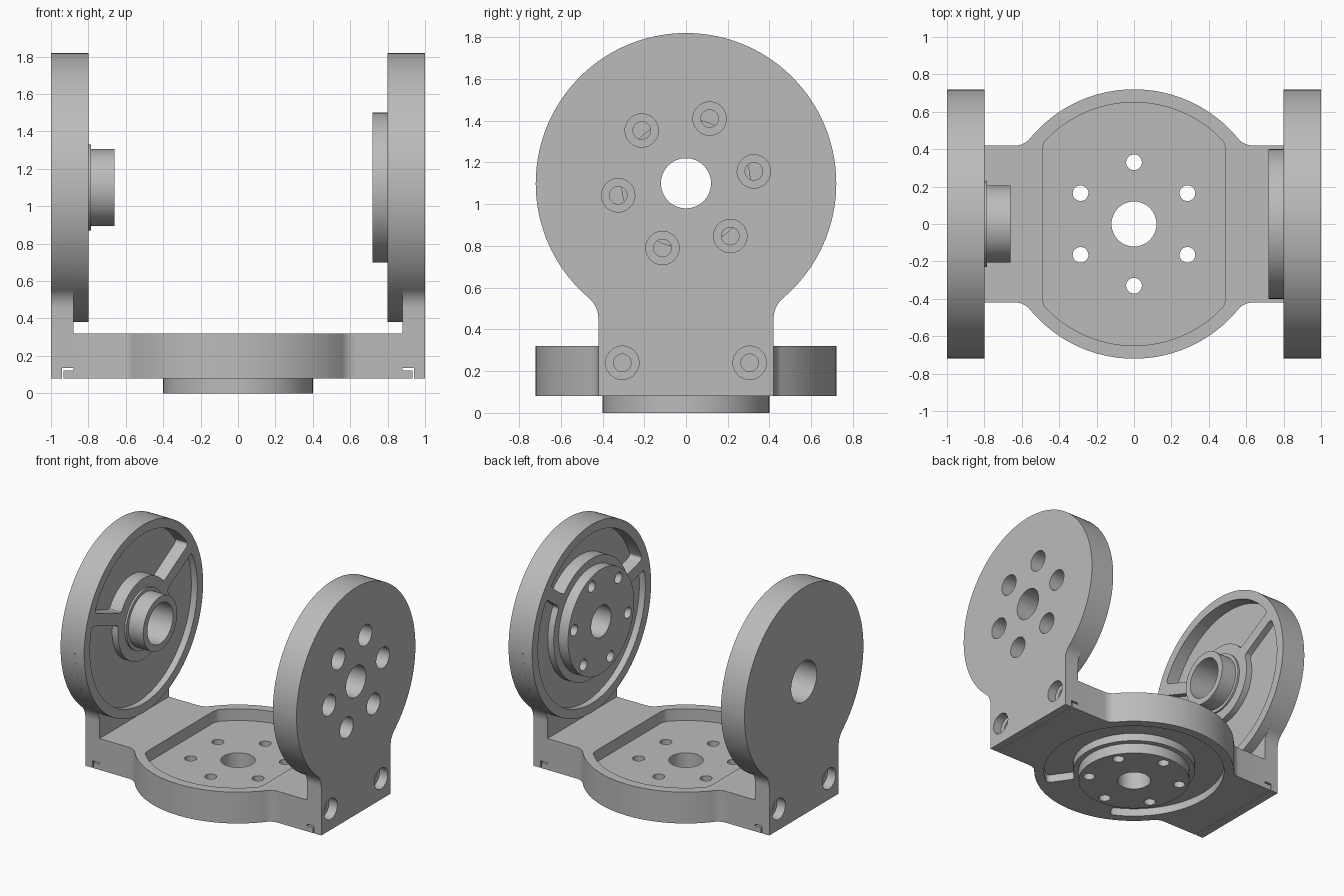
import bpy, bmesh
from math import pi, sin, cos, asin, sqrt, radians, atan2

if "Cube" in bpy.data.objects:
    bpy.data.objects.remove(bpy.data.objects["Cube"])

R, NECK, HUB_Z = 0.72, 0.42, 1.1      # disc radius, neck half width, pivot height
SEG = 96

grey = bpy.data.materials.new("matte grey")
grey.use_nodes = True
grey.diffuse_color = (0.5, 0.5, 0.5, 1)
grey.node_tree.nodes["Principled BSDF"].inputs["Base Color"].default_value = (0.5, 0.5, 0.5, 1)


def arc(r, a, b, n=SEG, cx=0, cy=0):
    return [(cx + r * cos(a + (b - a) * i / n), cy + r * sin(a + (b - a) * i / n))
            for i in range(n + 1)]


def circle(r, cx=0, cy=0, n=SEG):
    return arc(r, 0, 2 * pi, n, cx, cy)[:-1]


def box(x0, x1, y0, y1):
    return [(x0, y0), (x1, y0), (x1, y1), (x0, y1)]


def prism(name, pts, lo, hi, axis="z", corner=0):
    """Extrude an outline along z, or along x around the pivot height."""
    bm = bmesh.new()
    place = (lambda p, h: (p[0], p[1], h)) if axis == "z" else (lambda p, h: (h, p[0], p[1] + HUB_Z))
    bottom = bm.faces.new([bm.verts.new(place(p, lo)) for p in pts])
    ext = bmesh.ops.extrude_face_region(bm, geom=[bottom])
    step = (0, 0, hi - lo) if axis == "z" else (hi - lo, 0, 0)
    bmesh.ops.translate(bm, vec=step, verts=[v for v in ext["geom"] if isinstance(v, bmesh.types.BMVert)])
    bmesh.ops.recalc_face_normals(bm, faces=bm.faces)
    if corner:
        k = 2 if axis == "z" else 0
        bm.normal_update()
        sharp = [e for e in bm.edges if abs(e.verts[0].co[k] - e.verts[1].co[k]) > 1e-4
                 and e.calc_face_angle() > 0.6]
        bmesh.ops.bevel(bm, geom=sharp, offset=corner, segments=6, profile=0.5, affect="EDGES")
    mesh = bpy.data.meshes.new(name)
    bm.to_mesh(mesh)
    bm.free()
    obj = bpy.data.objects.new(name, mesh)
    bpy.context.collection.objects.link(obj)
    mesh.materials.append(grey)
    return obj


def combine(obj, others, op):
    """Apply booleans one by one and discard the tools."""
    for tool in others:
        mod = obj.modifiers.new("bool", "BOOLEAN")
        mod.operation, mod.solver, mod.object = op, "EXACT", tool
        dg = bpy.context.evaluated_depsgraph_get()
        mesh = bpy.data.meshes.new_from_object(obj.evaluated_get(dg))
        obj.modifiers.clear()
        obj.data = mesh
        bpy.data.objects.remove(tool)


def finish(obj):
    obj.data.materials.clear()
    obj.data.materials.append(grey)
    bpy.ops.object.select_all(action="DESELECT")
    obj.select_set(True)
    bpy.context.view_layer.objects.active = obj
    bpy.ops.object.shade_smooth_by_angle(angle=radians(25))


def neck_side(f, end):
    """Right half of a disc-to-neck outline: neck end, fillet, disc quarter up to (R, 0)."""
    cx, cy = NECK + f, -sqrt((R + f) ** 2 - (NECK + f) ** 2)
    touch = atan2(cy, cx)
    return ([(NECK, -end)] + arc(f, pi, touch + pi, 10, cx, cy)
            + arc(R, touch, 0, 30)[1:])


def sector(r0, r1, a, b, rib=0.0):
    """Ring sector whose ends keep a constant distance from the rib centre lines."""
    d0, d1 = asin(rib / r0), asin(rib / r1)
    return arc(r0, a + d0, b - d0, 64) + arc(r1, b - d1, a + d1, 64)


def bolt_circle(start, r=0.33):
    return [(r * cos(radians(start + 60 * i)), r * sin(radians(start + 60 * i))) for i in range(6)]


# Base plate: disc with a filleted neck to each side
quarter = [(-q, p) for p, q in neck_side(0.1, 0.88)]          # +x, +y quadrant
upper = quarter + [(-x, y) for x, y in quarter[-2::-1]]
base = prism("base_plate", upper + [(-x, -y) for x, y in upper], 0.08, 0.32)
combine(base, [prism("hub", circle(0.4), 0, 0.2)], "UNION")

# Base pocket on top, ring slot below, centre bore and bolt holes
side = atan2(sqrt(0.65 ** 2 - 0.49 ** 2), 0.49)
pocket = arc(0.65, side, pi - side, 48) + arc(0.65, pi + side, 2 * pi - side, 48)
cuts = [prism("pocket", pocket, 0.23, 0.5, corner=0.05),
        prism("slot", sector(0.44, 0.65, radians(-55), radians(246)), 0.0, 0.14, corner=0.03)]
hub_guard = prism("guard", circle(0.43), -0.1, 0.2)
combine(cuts[1], [hub_guard], "DIFFERENCE")
cuts += [prism("bore", circle(0.12), -0.1, 0.5)]
cuts += [prism("hole", circle(0.042, x, y, 32), -0.1, 0.5) for x, y in bolt_circle(30)]
combine(base, cuts, "DIFFERENCE")
finish(base)


def make_arm(name, s, ring, rib_back, rib_front):
    """Round side plate; s is +1 or -1 for the side it stands on."""
    def px(label, pts, lo, hi, corner=0):
        return prism(label, pts, s * lo, s * hi, "x", corner)

    half = neck_side(0.13, HUB_Z - 0.08)
    top = arc(R, 0, pi, 60)[1:-1]
    arm = px(name, half + top + [(-p, q) for p, q in half[::-1]], 0.88, 1.0)
    # Same facets as the outline so the rim stays flush
    face = arc(R, 0, pi, 60) + arc(R, pi, 2 * pi, 60)[1:-1]
    combine(arm, [px("disc", face, 0.8, 0.94)], "UNION")

    a, b = radians(rib_back), pi - radians(rib_front)
    cut = [px("slot", sector(ring, 0.65, a, b, 0.045), 0.7, 0.9, 0.04),
           px("recess", sector(ring, 0.65, b, a + 2 * pi, 0.045), 0.7, 0.85, 0.03)]
    # Foot screws
    for y in (-0.305, 0.305):
        z = 0.24 - HUB_Z
        cut += [px("head", circle(0.08, y, z, 40), 0.93, 1.1),
                px("shank", circle(0.042, y, z, 32), 0.8, 1.1)]
    # Thin hooked joint line under the foot
    cut += [px("joint", box(-0.6, 0.6, 0.122 - HUB_Z, 0.135 - HUB_Z), 0.87, 0.94),
            px("joint", box(-0.6, 0.6, -HUB_Z, 0.13 - HUB_Z), 0.932, 0.94)]
    combine(arm, cut, "DIFFERENCE")
    return arm, px


# Driven arm: wide hub with bolt circle
arm, px = make_arm("bolted_arm", 1, 0.46, 37, 16)
combine(arm, [px("hub", circle(0.4), 0.72, 0.84)], "UNION")
cuts = [px("bore", circle(0.12), 0.5, 1.2)]
for y, z in bolt_circle(10):
    cuts += [px("hole", circle(0.042, y, z, 32), 0.5, 1.2),
             px("head", circle(0.08, y, z, 40), 0.86, 1.2)]
combine(arm, cuts, "DIFFERENCE")
finish(arm)

# Idle arm: stepped hollow spindle
arm, px = make_arm("spindle_arm", -1, 0.31, 30, 20)
combine(arm, [px("shoulder", circle(0.23), 0.785, 0.84), px("spindle", circle(0.205), 0.66, 0.84)], "UNION")
combine(arm, [px("bore", circle(0.155), 0.5, 1.2)], "DIFFERENCE")
finish(arm)
